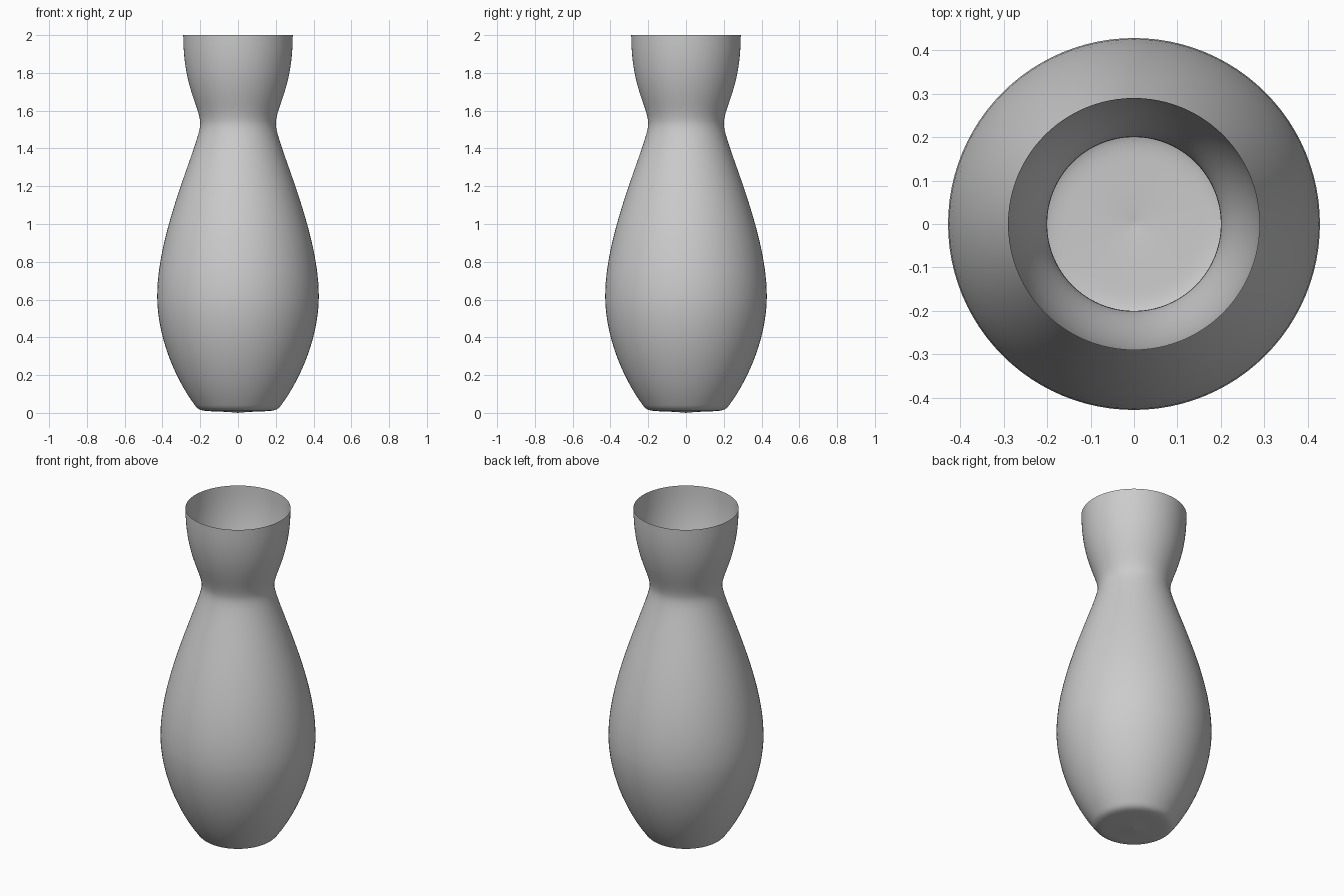
import bpy, bmesh, math
from mathutils import Vector
from mathutils.geometry import interpolate_bezier

if "Cube" in bpy.data.objects:
    bpy.data.objects.remove(bpy.data.objects["Cube"])

# Profile as bezier segments in (radius, height): start, handle, handle, end
SEGMENTS = [
    ((0, 0), (0.05, 0.006), (0.1, 0.007), (0.15, 0.009)),              # underside
    ((0.15, 0.009), (0.205, 0.011), (0.215, 0.021), (0.235, 0.05)),    # rounded foot
    ((0.235, 0.05), (0.33, 0.18), (0.428, 0.40), (0.428, 0.62)),       # lower belly
    ((0.428, 0.62), (0.428, 0.97), (0.2, 1.43), (0.2, 1.53)),          # shoulder to neck
    ((0.2, 1.53), (0.2, 1.62), (0.29, 1.72), (0.29, 2.0)),             # flared mouth
]
STEPS = 96

profile = []
for seg in SEGMENTS:
    pts = interpolate_bezier(*[Vector((r, 0, z)) for r, z in seg], 17)
    profile += pts if not profile else pts[1:]

# Vase: thin open-topped shell, profile spun around z
bm = bmesh.new()
verts = [bm.verts.new(p) for p in profile]
edges = [bm.edges.new(pair) for pair in zip(verts, verts[1:])]
bmesh.ops.spin(bm, geom=verts + edges, cent=(0, 0, 0), axis=(0, 0, 1),
               angle=math.tau, steps=STEPS, use_merge=True)
bmesh.ops.remove_doubles(bm, verts=bm.verts[:], dist=1e-4)
bmesh.ops.recalc_face_normals(bm, faces=bm.faces[:])

# Make sure the shell faces outward
wall = max(bm.faces, key=lambda f: f.calc_center_median().xy.length)
if wall.normal.dot(wall.calc_center_median()) < 0:
    bmesh.ops.reverse_faces(bm, faces=bm.faces[:])
for f in bm.faces:
    f.smooth = True

mesh = bpy.data.meshes.new("vase")
bm.to_mesh(mesh)
bm.free()
vase = bpy.data.objects.new("vase", mesh)
bpy.context.collection.objects.link(vase)
